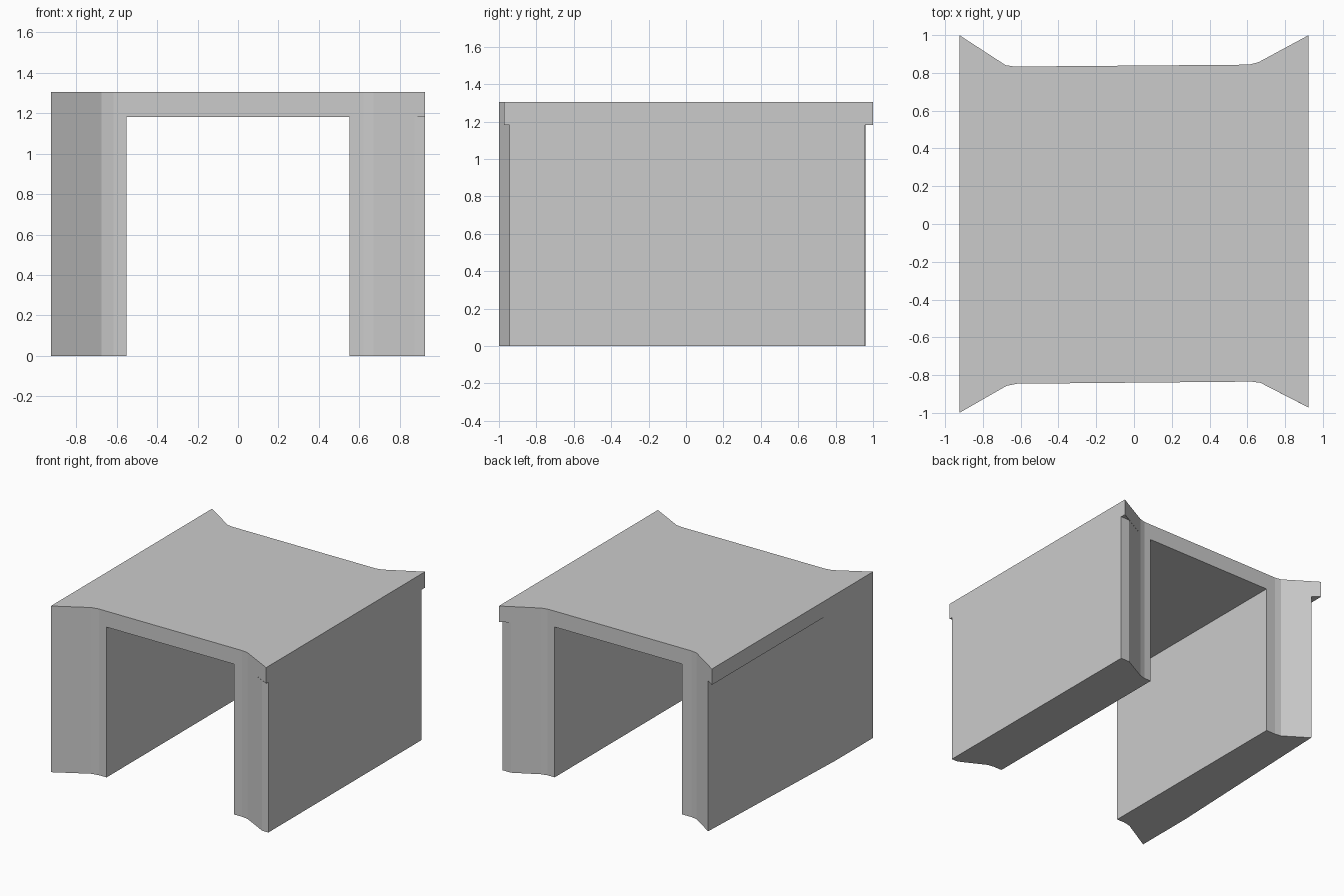
import bpy, bmesh

if "Cube" in bpy.data.objects:
    bpy.data.objects.remove(bpy.data.objects["Cube"])

LEDGE, TOP = 1.18, 1.305

# End profiles of each leg, listed from the tunnel side out to the flared tip
left_front = [(-0.55, -0.845), (-0.615, -0.845), (-0.675, -0.857), (-0.925, -1.0)]
left_back = [(-0.55, 0.834), (-0.63, 0.833), (-0.68, 0.841), (-0.925, 1.0)]
right_front = [(0.55, -0.835), (0.62, -0.834), (0.67, -0.841), (0.925, -0.972)]
right_back = [(0.55, 0.843), (0.61, 0.844), (0.66, 0.857), (0.925, 1.0)]

# Leg outer outlines: pulled in slightly below the roof
left_inset = [(-0.865, 0.961), (-0.925, -0.53)]
right_inset = [(0.925, 0.958), (0.85, 0.958)]
right_notch = [(0.872, -0.945), (0.925, -0.945)]

bm = bmesh.new()


def cap(outline, z):
    return bm.faces.new([bm.verts.new((x, y, z)) for x, y in outline])


def walls(outline, z0, z1, skip=()):
    """Vertical faces around a closed outline."""
    low = [bm.verts.new((x, y, z0)) for x, y in outline]
    high = [bm.verts.new((x, y, z1)) for x, y in outline]
    n = len(outline)
    for i in range(n):
        j = (i + 1) % n
        bm.faces.new((low[i], low[j], high[j], high[i]))


# Roof slab, counter-clockwise from the front left tip
roof = left_front[::-1] + right_front + right_back[::-1] + left_back
walls(roof, LEDGE, TOP)
cap(roof, TOP)

# Tunnel ceiling and the small undersides where the roof overhangs the legs
cap([left_front[0], left_back[0], right_back[0], right_front[0]], LEDGE)
cap([left_inset[0], left_back[-1], left_inset[1]], LEDGE)
cap(right_notch + [right_front[-1]], LEDGE)
cap(right_inset + [right_back[-1]], LEDGE)

# Two legs
left_leg = left_front[::-1] + left_back[:-1] + left_inset
right_leg = right_front[:-1] + right_notch + right_inset + right_back[-2::-1]
for leg in (left_leg, right_leg):
    walls(leg, 0, LEDGE)
    cap(leg[::-1], 0)

bmesh.ops.remove_doubles(bm, verts=bm.verts, dist=0.0005)
bmesh.ops.recalc_face_normals(bm, faces=bm.faces)
mesh = bpy.data.meshes.new("passage_arch")
bm.to_mesh(mesh)
bm.free()
bpy.context.collection.objects.link(bpy.data.objects.new("passage_arch", mesh))
